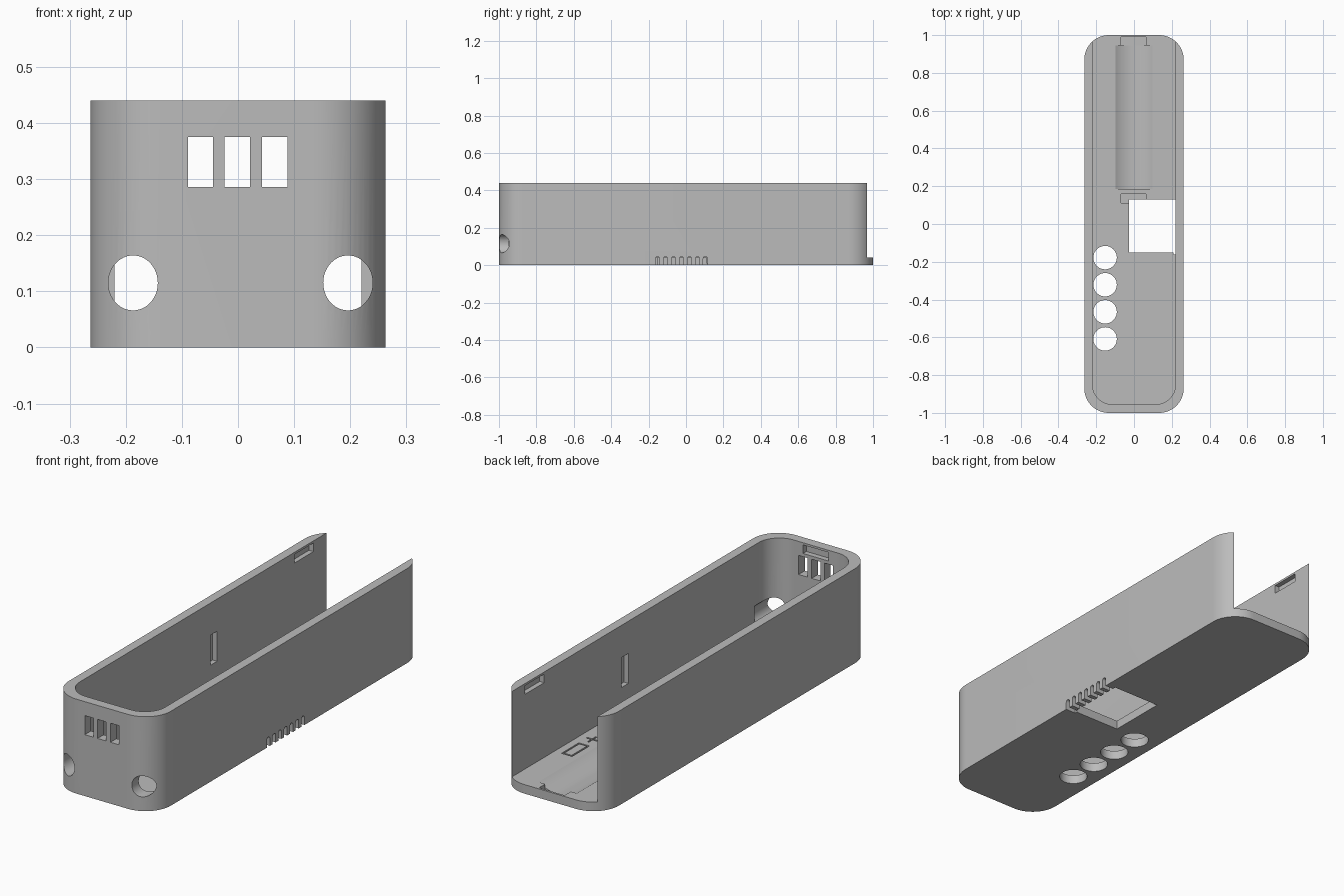
import bpy, bmesh, math
from mathutils import Matrix

cube = bpy.data.objects.get("Cube")
if cube:
    bpy.data.objects.remove(cube, do_unlink=True)

grey = bpy.data.materials.new("plain grey")
grey.use_nodes = True
colour = (0.5, 0.5, 0.5, 1)
grey.diffuse_color = colour
grey.node_tree.nodes["Principled BSDF"].inputs["Base Color"].default_value = colour

W, H, FLOOR, INNER = 0.263, 0.44, 0.042, 0.22


def add_object(name, bm):
    bmesh.ops.recalc_face_normals(bm, faces=bm.faces)
    mesh = bpy.data.meshes.new(name)
    bm.to_mesh(mesh)
    bm.free()
    mesh.materials.append(grey)
    obj = bpy.data.objects.new(name, mesh)
    bpy.context.collection.objects.link(obj)
    return obj


def rounded_block(name, hw, y0, y1, z0, z1, r, steps=16):
    """Vertical prism over a rectangle with rounded corners."""
    bm = bmesh.new()
    corners = [(hw - r, y1 - r), (r - hw, y1 - r), (r - hw, y0 + r), (hw - r, y0 + r)]
    ring = []
    for i, (cx, cy) in enumerate(corners):
        for k in range(steps + 1):
            a = (i + k / steps) * math.pi / 2
            ring.append(bm.verts.new((cx + r * math.cos(a), cy + r * math.sin(a), z0)))
    base = bm.faces.new(ring)
    top = bmesh.ops.extrude_face_region(bm, geom=[base])["geom"]
    bmesh.ops.translate(bm, vec=(0, 0, z1 - z0),
                        verts=[v for v in top if isinstance(v, bmesh.types.BMVert)])
    return add_object(name, bm)


def cut(cutter):
    """Subtract a cutter from the case and discard it."""
    mod = case.modifiers.new("cut", "BOOLEAN")
    mod.operation, mod.solver, mod.object = "DIFFERENCE", "EXACT", cutter
    bpy.context.view_layer.objects.active = case
    bpy.ops.object.modifier_apply(modifier=mod.name)
    bpy.data.objects.remove(cutter, do_unlink=True)


def cut_box(x, y, z):
    bm = bmesh.new()
    centre = [(a + b) / 2 for a, b in (x, y, z)]
    size = [b - a for a, b in (x, y, z)]
    bmesh.ops.create_cube(bm, size=1, matrix=Matrix.Translation(centre) @ Matrix.Diagonal((*size, 1)))
    cut(add_object("box_cutter", bm))


def cut_round(centre, axis, length, r, squash=1.0, sides=48):
    turn = {"X": Matrix.Rotation(math.pi / 2, 4, "Y"),
            "Y": Matrix.Rotation(math.pi / 2, 4, "X"),
            "Z": Matrix.Identity(4)}[axis]
    bm = bmesh.new()
    bmesh.ops.create_cone(bm, cap_ends=True, segments=sides, radius1=r, radius2=r, depth=length,
                          matrix=Matrix.Translation(centre) @ turn @ Matrix.Diagonal((squash, 1, 1, 1)))
    cut(add_object("round_cutter", bm))


# Case shell, open at the top and the back
case = rounded_block("open_case", W, -1, 1, 0, H, 0.13)
cut(rounded_block("cavity_cutter", INNER, -0.955, 1.3, FLOOR, 0.6, 0.105))

# Shallow battery trough with a contact slot at each end
cut_round((0, 0.565, 0.19), "Y", 0.76, 0.178, sides=96)
for y in ((0.11, 0.16), (0.945, 0.99)):
    cut_box((-0.068, 0.064), y, (0.012, 0.1))

# Floor window and row of button holes
cut_box((-0.027, INNER), (-0.152, 0.13), (-0.1, 0.1))
for i in range(4):
    cut_round((-0.153, -0.178 - 0.1435 * i, 0), "Z", 0.2, 0.062)

# Side vents beside the window
for i in range(7):
    y = -0.152 + 0.0425 * i
    cut_box((0.21, 0.3), (y - 0.011, y + 0.011), (-0.05, 0.035))
    cut_round((0.255, y, 0.035), "X", 0.09, 0.011, sides=16)

# Front display slots and corner cable holes
for x in (-0.067, -0.0015, 0.0655):
    cut_box((x - 0.0225, x + 0.0225), (-1.1, -0.9), (0.286, 0.375))
for x in (-0.187, 0.196):
    cut_round((x, -0.96, 0.115), "Y", 0.28, 0.049, squash=0.9)

# Lid catches and board slots inside the walls
cut_box((-0.065, 0.065), (-0.98, -0.9), (0.39, 0.43))
for s in (-1, 1):
    span = sorted((s * 0.2, s * 0.243))
    cut_box(span, (0.73, 0.87), (0.39, 0.43))
    cut_box(span, (0.11, 0.16), (0.15, 0.29))

# Engraved polarity marks: cell outline and plus sign
G = (FLOOR - 0.006, 0.1)
for x in (0.133, 0.18):
    cut_box((x - 0.004, x + 0.004), (0.53, 0.65), G)
for y in (0.53, 0.65):
    cut_box((0.129, 0.184), (y - 0.004, y + 0.004), G)
cut_box((0.126, 0.187), (0.461, 0.469), G)
cut_box((0.153, 0.161), (0.435, 0.495), G)

# Smooth rounded walls, crisp edges
bpy.ops.object.select_all(action="DESELECT")
case.select_set(True)
bpy.context.view_layer.objects.active = case
bpy.ops.object.shade_smooth_by_angle(angle=math.radians(30))
